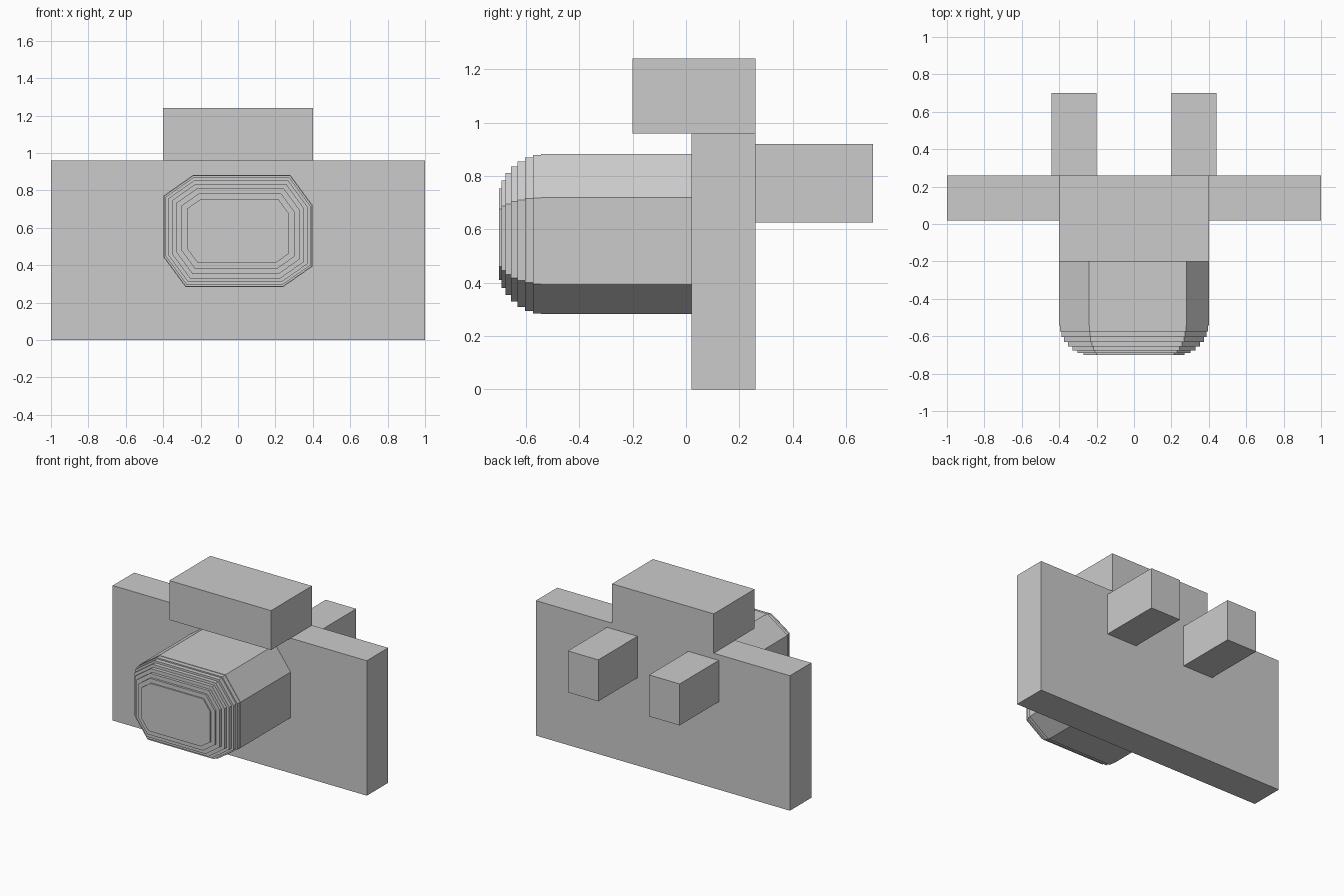
import bpy
import bmesh
from math import sin, cos, radians
from mathutils import Vector

cube = bpy.data.objects.get("Cube")
if cube:
    bpy.data.objects.remove(cube, do_unlink=True)

grey = bpy.data.materials.new("light_grey")
grey.use_nodes = True
colour = (0.6, 0.6, 0.6, 1)
grey.diffuse_color = colour
grey.node_tree.nodes["Principled BSDF"].inputs["Base Color"].default_value = colour


def add_object(name, bm):
    bmesh.ops.recalc_face_normals(bm, faces=bm.faces)
    mesh = bpy.data.meshes.new(name)
    bm.to_mesh(mesh)
    bm.free()
    mesh.materials.append(grey)
    obj = bpy.data.objects.new(name, mesh)
    bpy.context.collection.objects.link(obj)
    return obj


def add_box(name, low, high):
    low, high = Vector(low), Vector(high)
    bm = bmesh.new()
    bmesh.ops.create_cube(bm, size=1)
    bmesh.ops.scale(bm, vec=high - low, verts=bm.verts)
    bmesh.ops.translate(bm, vec=(low + high) / 2, verts=bm.verts)
    return add_object(name, bm)


def inset_outline(points, amount):
    """Move every edge of a counter-clockwise outline inwards by amount."""
    result = []
    for i, p in enumerate(points):
        a = (p - points[i - 1]).normalized()
        b = (points[(i + 1) % len(points)] - p).normalized()
        na, nb = Vector((-a.y, a.x)), Vector((-b.y, b.x))
        result.append(p + (na + nb) * amount / (1 + na.dot(nb)))
    return result


# Upright panel, top block and the two pegs on the back
add_box("panel", (-1, 0.02, 0), (1, 0.26, 0.96))
add_box("top_block", (-0.4, -0.2, 0.96), (0.4, 0.26, 1.24))
for side, x in (("left", 0.32), ("right", -0.32)):
    add_box(side + "_back_peg", (x - 0.12, 0.26, 0.625), (x + 0.12, 0.70, 0.92))

# Eight-sided nose: half the outline, turned half a circle for the rest
half = [Vector(p) for p in ((0.4, -0.188), (0.4, 0.137), (0.28, 0.3), (-0.24, 0.3))]
outline = half + [-p for p in half]
outline = [Vector((p.x, p.y)) for p in outline]
RADIUS, STEPS, CENTRE_Z = 0.16, 8, 0.582

# Stepped layers whose sizes follow a quarter circle
bm = bmesh.new()
rings = []
back = 0.02
for i in range(STEPS):
    angle = radians(90 * i / STEPS)
    front = -0.543 - RADIUS * sin(angle)
    layer = inset_outline(outline, RADIUS * (1 - cos(angle)))
    for y in (back, front):
        rings.append([bm.verts.new((p.x, y, p.y + CENTRE_Z)) for p in layer])
    back = front
for a, b in zip(rings, rings[1:]):
    for i in range(len(a)):
        j = (i + 1) % len(a)
        bm.faces.new((a[i], a[j], b[j], b[i]))
bm.faces.new(rings[0])
bm.faces.new(rings[-1])
add_object("stepped_nose", bm)
